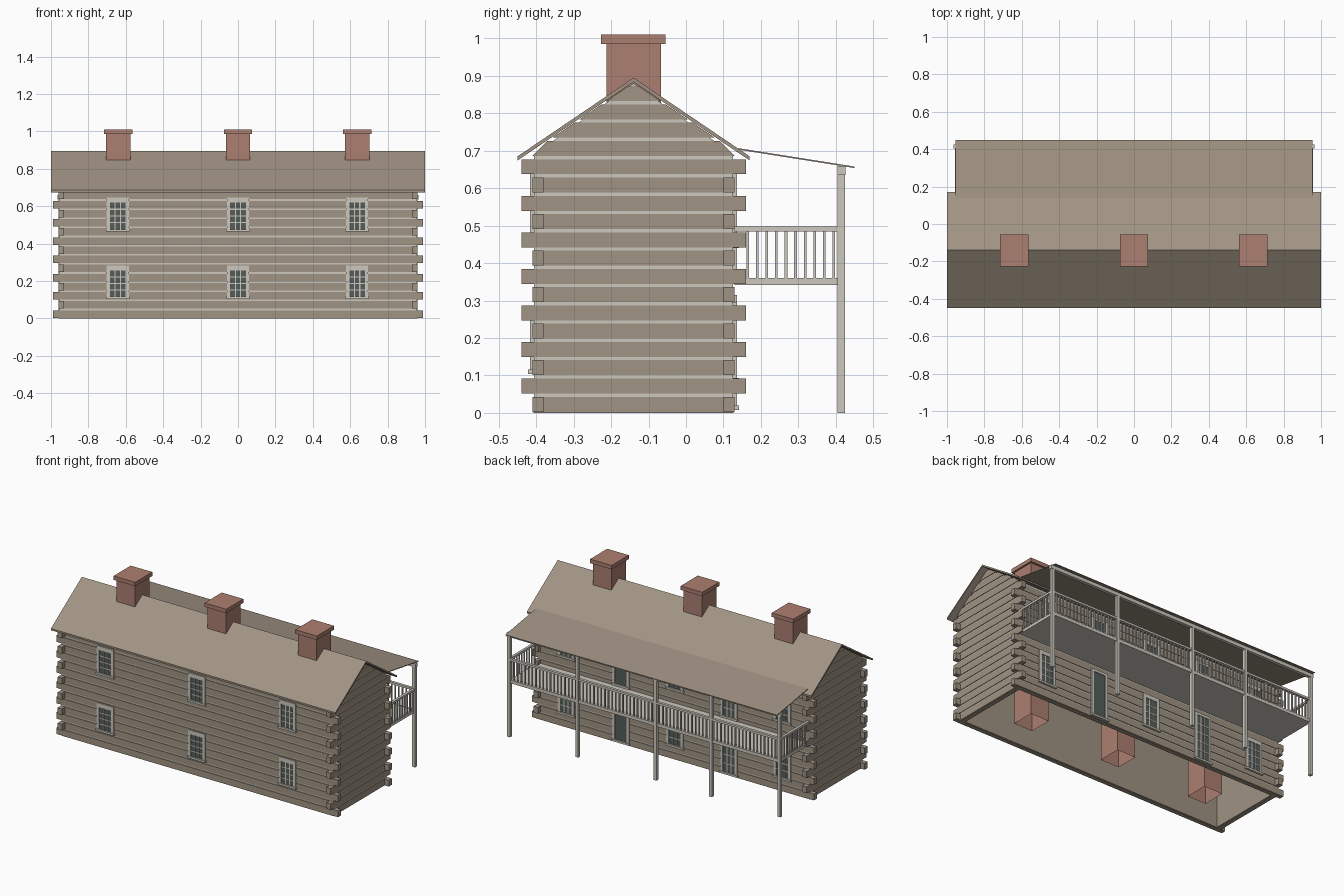
import bpy, bmesh

if "Cube" in bpy.data.objects:
    bpy.data.objects.remove(bpy.data.objects["Cube"])


def srgb(r, g, b):
    f = lambda c: c / 12.92 if c <= 0.04045 else ((c + 0.055) / 1.055) ** 2.4
    return tuple(f(v / 255) for v in (r, g, b)) + (1.0,)


def material(name, rgb):
    m = bpy.data.materials.new(name)
    m.diffuse_color = srgb(*rgb)
    m.use_nodes = True
    m.node_tree.nodes["Principled BSDF"].inputs["Base Color"].default_value = m.diffuse_color
    return m


WOOD = material("weathered_wood", (160, 147, 131))
PALE = material("pale_trim", (205, 201, 190))
BRICK = material("red_brick", (172, 126, 112))
GLASS = material("dark_glass", (84, 92, 89))


def box(bm, x0, x1, y0, y1, z0, z1, open_bottom=False):
    """Axis-aligned box between two corners."""
    v = [bm.verts.new((x, y, z)) for z in (z0, z1)
         for x, y in ((x0, y0), (x1, y0), (x1, y1), (x0, y1))]
    if not open_bottom:
        bm.faces.new((v[3], v[2], v[1], v[0]))
    bm.faces.new(v[4:])
    for i in range(4):
        j = (i + 1) % 4
        bm.faces.new((v[i], v[j], v[j + 4], v[i + 4]))


def prism(bm, profile, x0, x1):
    """Extrude a (y, z) profile along x."""
    a = [bm.verts.new((x0, y, z)) for y, z in profile]
    b = [bm.verts.new((x1, y, z)) for y, z in profile]
    n = len(a)
    faces = [bm.faces.new(a), bm.faces.new(b)]
    for i in range(n):
        j = (i + 1) % n
        faces.append(bm.faces.new((a[i], a[j], b[j], b[i])))
    bmesh.ops.recalc_face_normals(bm, faces=faces)


def finish(name, bm, mat):
    me = bpy.data.meshes.new(name)
    bm.to_mesh(me)
    bm.free()
    me.materials.append(mat)
    ob = bpy.data.objects.new(name, me)
    bpy.context.collection.objects.link(ob)
    return ob


# Main dimensions
WX, YF, YB, T = 0.96, -0.41, 0.13, 0.03      # wall planes and log thickness
RY, RZ, SLOPE = -0.14, 0.895, 0.677          # ridge and roof pitch
STEP, LOG_H, ROWS = 0.0488, 0.04, 14


def half_width(z):
    """Half depth of the gable under the roof at height z."""
    return min((RZ - 0.013 - z) / SLOPE, 0.27)


# Log walls with alternating corner overlaps
logs = bmesh.new()
for i in range(ROWS):
    z0 = 0.003 + i * STEP
    z1 = z0 + LOG_H
    even = i % 2 == 0
    ex = 0.99 if even else WX - T
    for y0 in (YF, YB - T):
        box(logs, -ex, ex, y0, y0 + T, z0, z1)
    ya, yb = (YF + T, YB - T) if even else (YF - T, YB + T)
    for s in (-1, 1):
        x0, x1 = sorted((s * WX, s * (WX - T)))
        box(logs, x0, x1, ya, yb, z0, z1)
finish("wall_logs", logs, WOOD)

# Gable logs trimmed to the roof slope
gable = bmesh.new()
for i in range(ROWS, 19):
    z0 = 0.003 + i * STEP
    z1 = min(z0 + LOG_H, RZ - 0.014)
    a, b = half_width(z0), half_width(z1)
    for s in (-1, 1):
        prism(gable, [(RY - a, z0), (RY + a, z0), (RY + b, z1), (RY - b, z1)],
              s * (WX - T), s * WX)
finish("gable_logs", gable, WOOD)

# Pale chinking behind the logs, and a wooden inner lining
for name, mat, outer, inner in (("chinking", PALE, 0.004, 0.02),
                                ("inner_lining", WOOD, 0.03, 0.034)):
    bm = bmesh.new()
    e = 0.27 - outer
    pentagon = [(RY - e, 0.003), (RY + e, 0.003), (RY + e, 0.69),
                (RY, RZ - 0.015), (RY - e, 0.69)]
    for s in (-1, 1):
        prism(bm, pentagon, s * (WX - inner), s * (WX - outer))
    box(bm, -WX + outer, WX - outer, YF + outer, YF + inner, 0.003, 0.69)
    box(bm, -WX + outer, WX - outer, YB - inner, YB - outer, 0.003, 0.69)
    finish(name, bm, mat)

# Sill course at the ground
sill = bmesh.new()
box(sill, -WX, WX, YF + 0.003, YF + T, 0, 0.01)
box(sill, -WX, WX, YB - T, YB - 0.003, 0, 0.01)
for x in (-WX + 0.003, WX - T):
    box(sill, x, x + T - 0.003, YF + T, YB - T, 0, 0.01)
finish("ground_sill", sill, WOOD)

# Main gable roof
roof = bmesh.new()
e, th = 0.31, 0.011
ez = RZ - e * SLOPE
prism(roof, [(RY - e, ez), (RY, RZ), (RY + e, ez),
             (RY + e, ez - th), (RY, RZ - th), (RY - e, ez - th)], -1, 1)
finish("main_roof", roof, WOOD)

# Chimneys running down to the ground
for n, x in enumerate((-0.64, 0, 0.637)):
    bm = bmesh.new()
    box(bm, x - 0.065, x + 0.065, -0.213, -0.067, 0.002, 0.985, True)
    box(bm, x - 0.076, x + 0.076, -0.227, -0.055, 0.985, 1.01)
    finish(f"chimney_{n + 1}", bm, BRICK)

# Windows and doors
trim, glass = bmesh.new(), bmesh.new()


def opening(x, z0, z1, back, w=0.118, cols=3, rows=4, head=0.026, foot=0.008):
    """Framed opening; zero rows gives a plain door panel."""
    wall, s = (YB, 1) if back else (YF, -1)

    def slab(bm, xa, xb, za, zb, depth):
        y0, y1 = sorted((wall - s * 0.01, wall + s * depth))
        box(bm, xa, xb, y0, y1, za, zb)

    h, side = w / 2, 0.017
    slab(trim, x - h, x - h + side, z0, z1, 0.006)
    slab(trim, x + h - side, x + h, z0, z1, 0.006)
    slab(trim, x - h + side, x + h - side, z1 - head, z1, 0.006)
    slab(trim, x - h - 0.005, x + h + 0.005, z0 - 0.004, z0 + foot, 0.012)
    gx, ga, gb = h - side, z0 + foot, z1 - head
    slab(glass, x - gx, x + gx, ga, gb, 0.002)
    for i in range(1, cols):
        c = x - gx + 2 * gx * i / cols
        slab(trim, c - 0.003, c + 0.003, ga, gb, 0.004)
    for j in range(1, rows):
        c = ga + (gb - ga) * j / rows
        slab(trim, x - gx, x + gx, c - 0.003, c + 0.003, 0.0038)


for x in (-0.643, 0, 0.637):
    opening(x, 0.108, 0.282, False)
    opening(x, 0.468, 0.645, False)
for x in (0.75, -0.015, -0.77):
    opening(x, 0.085, 0.295, True)
    opening(x, 0.445, 0.645, True)
for z0, z1 in ((0.012, 0.315), (0.368, 0.65)):
    opening(0.365, z0, z1, True, cols=1, rows=0, head=0.016)
    opening(-0.395, z0, z1, True, rows=5, head=0.016)
finish("window_and_door_frames", trim, PALE)
finish("window_and_door_panels", glass, GLASS)

# Porch roof sheet, tucked under the main roof slope
proof = bmesh.new()
prism(proof, [(0.14, 0.707), (0.45, 0.658), (0.45, 0.654), (0.14, 0.703)],
      -0.955, 0.955)
finish("porch_roof", proof, WOOD)

# Porch posts and top beam
posts = bmesh.new()
for x in (-0.95, -0.47, -0.08, 0.47, 0.95):
    box(posts, x - 0.01, x + 0.01, 0.405, 0.425, 0, 0.636)
box(posts, -0.965, 0.965, 0.405, 0.426, 0.636, 0.659)
finish("porch_posts_and_beam", posts, PALE)

# Balcony deck
deck = bmesh.new()
box(deck, -0.95, 0.95, YB, 0.412, 0.342, 0.36)
finish("balcony_deck", deck, PALE)

# Balcony railing
rail = bmesh.new()
box(rail, -0.95, 0.95, 0.406, 0.423, 0.485, 0.498)
box(rail, -0.95, 0.95, 0.412, 0.42, 0.342, 0.362)
for i in range(75):
    x = -0.9435 + i * 0.0255
    box(rail, x - 0.0035, x + 0.0035, 0.41, 0.417, 0.36, 0.486)
for s in (-1, 1):
    x = s * 0.95
    box(rail, x - 0.008, x + 0.008, YB, 0.406, 0.485, 0.498)
    for i in range(10):
        y = 0.165 + i * 0.0255
        box(rail, x - 0.0035, x + 0.0035, y - 0.0035, y + 0.0035, 0.36, 0.486)
finish("balcony_railing", rail, PALE)
